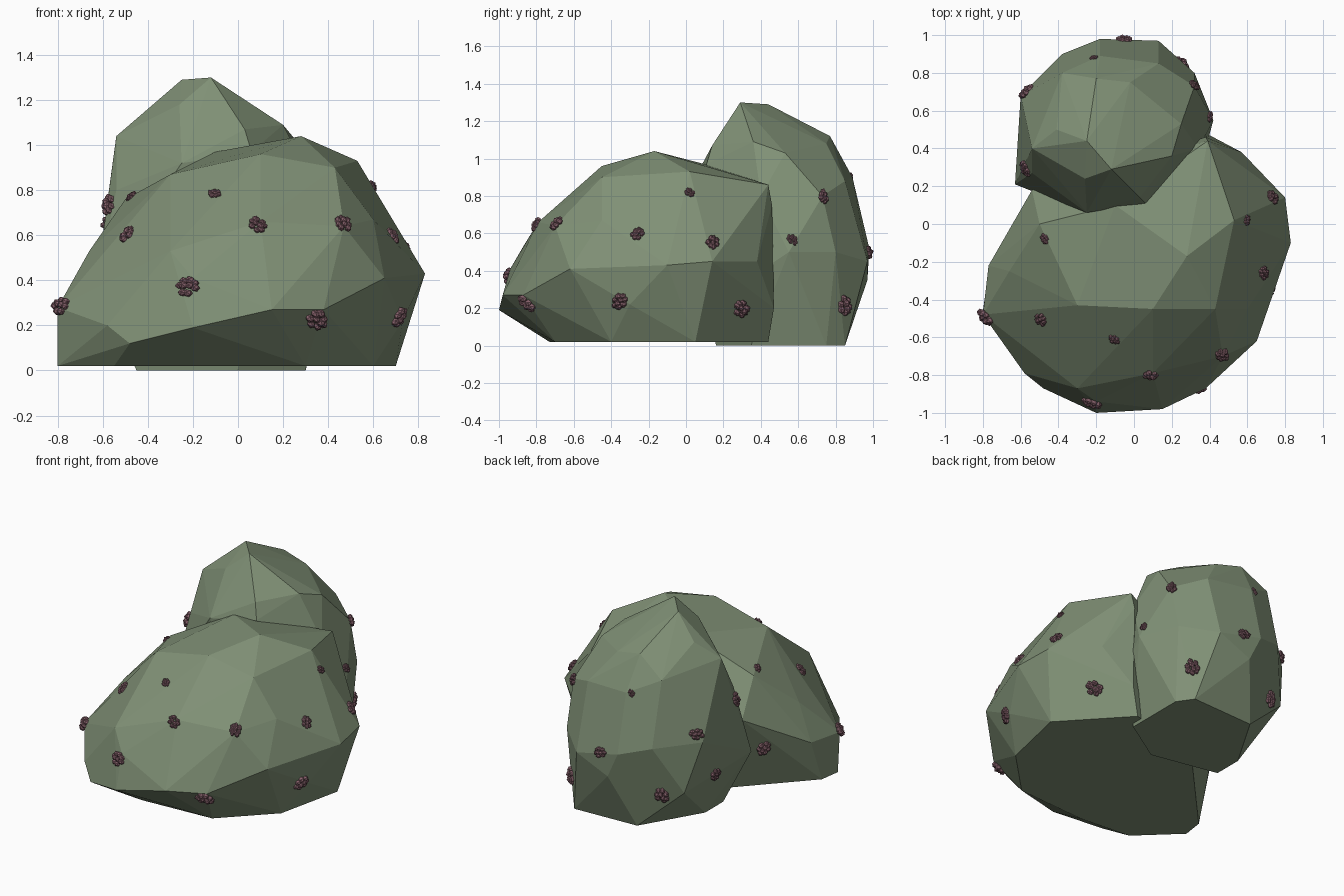
import bpy
import bmesh
import math
import random
from mathutils import Vector, Matrix

random.seed(4)

default_cube = bpy.data.objects.get("Cube")
if default_cube:
    bpy.data.objects.remove(default_cube, do_unlink=True)


def make_material(name, colour):
    material = bpy.data.materials.new(name)
    material.use_nodes = True
    rgba = (*colour, 1)
    material.diffuse_color = rgba
    shader = material.node_tree.nodes["Principled BSDF"]
    shader.inputs["Base Color"].default_value = rgba
    shader.inputs["Roughness"].default_value = 0.9
    return material


def finish_object(name, bm, material):
    """Turn a bmesh into a flat shaded, single colour object."""
    mesh = bpy.data.meshes.new(name)
    bmesh.ops.recalc_face_normals(bm, faces=bm.faces)
    bm.to_mesh(mesh)
    bm.free()
    mesh.materials.append(material)
    result = bpy.data.objects.new(name, mesh)
    bpy.context.scene.collection.objects.link(result)
    return result


def make_boulder(name, corners, material):
    """A faceted boulder: convex hull of its corners, near-flat facets merged."""
    bm = bmesh.new()
    for corner in corners:
        bm.verts.new(corner)
    hull = bmesh.ops.convex_hull(bm, input=bm.verts)
    loose = [v for v in hull["geom_interior"] if isinstance(v, bmesh.types.BMVert)]
    bmesh.ops.delete(bm, geom=loose, context="VERTS")
    bmesh.ops.dissolve_limit(bm, angle_limit=math.radians(4),
                             verts=bm.verts, edges=bm.edges)
    return finish_object(name, bm, material)


def add_cluster(bm, boulder, spot, radius):
    """A packed mound of small faceted nodules, seated on the boulder."""
    found, centre, normal, face = boulder.closest_point_on_mesh(Vector(spot))
    turn = normal.to_track_quat("Z", "Y").to_matrix().to_4x4()
    spin = Matrix.Rotation(random.uniform(0, math.tau), 4, "Z")
    squash = Matrix.Diagonal((1.05, 0.85, 1, 1))
    frame = Matrix.Translation(centre) @ turn @ spin @ squash
    # An outer ring at the surface, and a smaller raised ring inside it
    for count, spread, lift in ((7, 0.72, 0.1), (2, 0.28, 0.3)):
        for step in range(count):
            angle = math.tau * step / count + random.uniform(-0.2, 0.2)
            reach = radius * spread * random.uniform(0.85, 1.1)
            size = radius * random.uniform(0.37, 0.46)
            place = Matrix.Translation((reach * math.cos(angle),
                                        reach * math.sin(angle),
                                        radius * lift))
            bmesh.ops.create_icosphere(bm, subdivisions=1, radius=size,
                                       matrix=frame @ place)


def make_growths(name, boulder, spots, material):
    bm = bmesh.new()
    for x, y, z, radius in spots:
        add_cluster(bm, boulder, (x, y, z), radius)
    return finish_object(name, bm, material)


stone = make_material("mossy green stone", (0.215, 0.28, 0.18))
mauve = make_material("dusty mauve growth", (0.24, 0.12, 0.148))

# Wide front boulder: crown, upper slopes, belly, then the flat underside
front_corners = [
    (.28, -.17, 1.04), (-.1, .1, .97), (.1, -.45, .96), (.53, .02, .93),
    (.43, -.45, .9), (.39, .44, .86), (-.3, -.43, .87), (-.5, 0, .76),
    (.6, -.45, .67), (.38, .46, .75), (.1, -.79, .66), (-.54, .18, .54),
    (.3, -.76, .6), (-.66, -.25, .53), (-.3, -.87, .53), (.47, -.7, .64),
    (.65, -.62, .41), (.83, -.1, .43), (.8, .14, .45), (.57, .38, .45),
    (-.2, -.94, .41), (.27, -.88, .4), (-.8, -.48, .28), (-.77, -.22, .3),
    (-.2, -1, .19), (.15, -.98, .27), (-.58, -.79, .2), (-.48, -.87, .12),
    (.38, -.87, .27), (.73, -.3, .22), (-.64, -.08, .46),
    (-.8, -.46, .02), (-.78, -.32, .02), (-.55, -.7, .02), (-.2, -.73, .02),
    (.3, -.7, .02), (.6, -.4, .02), (.7, .05, .02), (.34, .44, .02),
    (.4, .47, .2), (-.39, .05, .02), (-.2, .3, .02),
]
front_boulder = make_boulder("front_boulder", front_corners, stone)

# Tall rear boulder, in the same order
rear_corners = [
    (-.12, .29, 1.3), (-.25, .44, 1.29), (-.2, .77, 1.12), (-.02, .75, 1.08),
    (-.38, .8, 1), (-.54, .4, 1.04), (-.41, .5, 1.15), (.04, .3, 1.18),
    (.2, .36, 1.09), (.25, .53, 1.03), (-.26, .24, 1.18), (.03, .14, 1.07),
    (.06, .11, .97), (-.25, .06, .92), (-.54, .27, .8),
    (-.18, .89, .9), (.13, .85, .88), (.32, .73, .8), (.34, .4, .8),
    (-.6, .68, .6), (-.62, .45, .5), (-.63, .21, .37), (-.38, .9, .58),
    (-.18, .98, .52), (.13, .97, .45), (.32, .8, .5), (.42, .55, .5),
    (.38, .4, .4), (-.1, .97, .35), (-.52, .76, .27), (-.45, .25, 0),
    (-.45, .44, 0), (-.22, .83, 0), (.23, .85, 0), (.3, .75, 0),
    (.3, .35, 0), (0, .16, 0),
]
rear_boulder = make_boulder("rear_boulder", rear_corners, stone)

# Clusters of nodules: position and patch radius
front_spots = [
    (-.5, -.51, .61, .04), (-.22, -.93, .37, .05), (.09, -.81, .65, .04),
    (-.1, -.6, .77, .03), (.47, -.7, .66, .043), (.36, -.87, .21, .052),
    (-.79, -.5, .29, .048), (.73, -.36, .23, .047), (.6, .02, .82, .028),
    (.69, -.26, .6, .038), (.73, .14, .55, .04), (.58, .31, .19, .052),
    (-.47, -.08, .77, .028), (-.61, .04, .3, .047),
]
rear_spots = [
    (-.56, .3, .73, .045), (-.61, .51, .3, .043), (-.59, .72, .66, .042),
    (-.05, .98, .5, .04), (-.21, .87, .9, .023),
    (.33, .75, .8, .036), (.41, .57, .57, .03), (.26, .86, .21, .052),
    (-.4, .83, .24, .05),
]
bpy.context.view_layer.update()
make_growths("front_growths", front_boulder, front_spots, mauve)
make_growths("rear_growths", rear_boulder, rear_spots, mauve)
